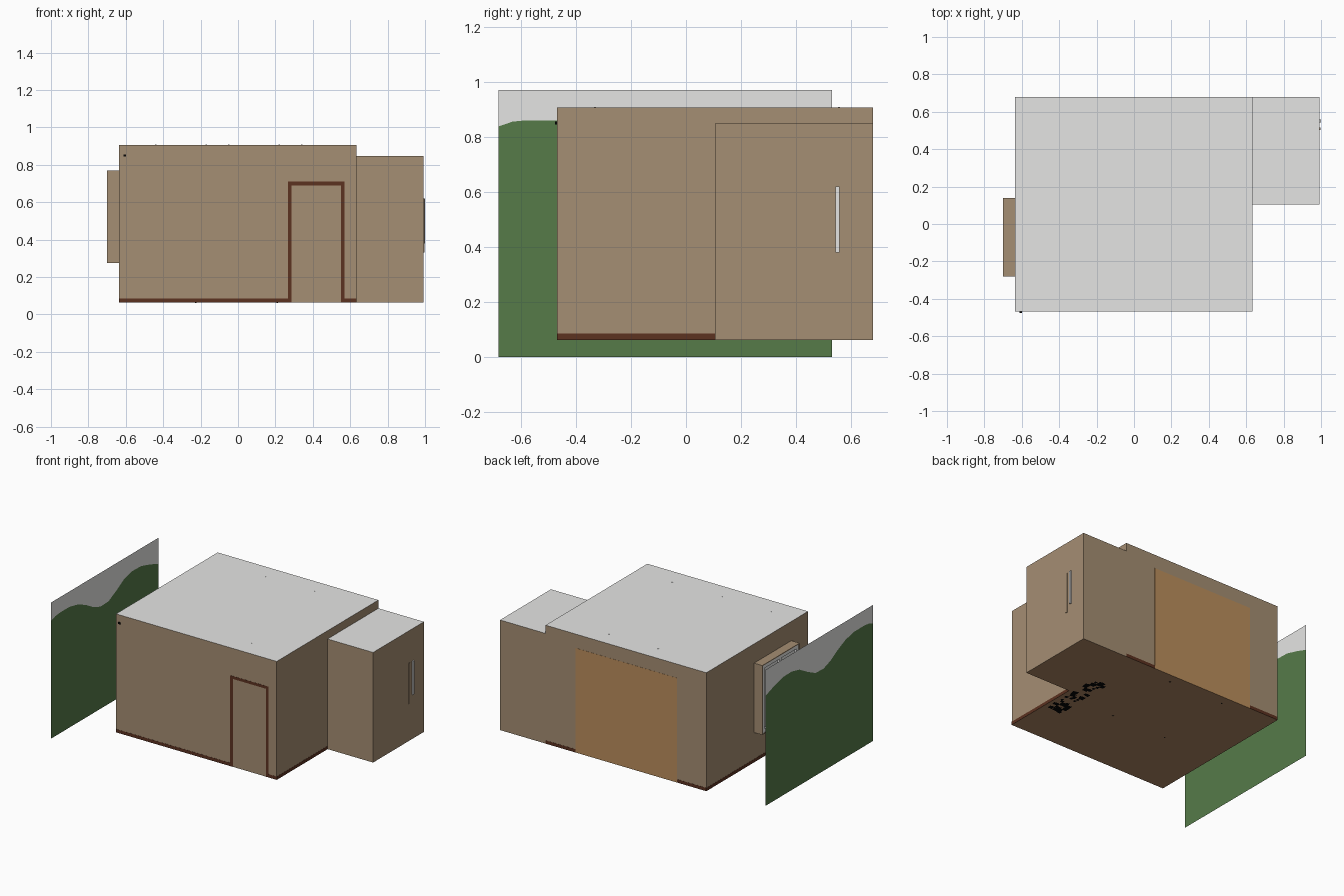
import bpy, bmesh, random
from mathutils import Vector

if "Cube" in bpy.data.objects:
    bpy.data.objects.remove(bpy.data.objects["Cube"], do_unlink=True)


def material(name, rgb):
    """Flat colour given as sRGB bytes, stored as linear values."""
    lin = [((c / 255 + 0.055) / 1.055) ** 2.4 for c in rgb]
    m = bpy.data.materials.new(name)
    m.use_nodes = True
    m.diffuse_color = (*lin, 1)
    m.node_tree.nodes["Principled BSDF"].inputs["Base Color"].default_value = (*lin, 1)
    return m


TAN = material("tan wall", (165, 142, 115))
GREY = material("light grey", (229, 229, 228))
BROWN = material("dark brown trim", (92, 50, 32))
FLOOR = material("brown floor", (175, 134, 99))
WOOD = material("orange wood", (187, 142, 92))
GREEN = material("hill green", (86, 123, 73))
BLACK = material("black", (5, 5, 5))


def finish(name, bm, mats):
    me = bpy.data.meshes.new(name)
    bm.to_mesh(me)
    bm.free()
    for m in mats:
        me.materials.append(m)
    ob = bpy.data.objects.new(name, me)
    bpy.context.collection.objects.link(ob)
    return ob


def box(name, lo, hi, side, top=None, bottom=None):
    """Box between two corners, with optional top and bottom colours."""
    lo, hi = Vector(lo), Vector(hi)
    bm = bmesh.new()
    bmesh.ops.create_cube(bm, size=1)
    for v in bm.verts:
        v.co = (lo + hi) / 2 + v.co * (hi - lo)
    bm.normal_update()
    for f in bm.faces:
        f.material_index = 1 if f.normal.z > 0.5 else 2 if f.normal.z < -0.5 else 0
    return finish(name, bm, [side, top or side, bottom or side])


# Main room and side annex
L, R, F, B = -0.635, 0.633, -0.468, 0.678
Z0, Z1, T = 0.063, 0.907, 0.001
AF, AR = 0.105, 0.992
box("main_room", (L, F, Z0), (R, B, Z1), TAN, GREY, FLOOR)
box("annex", (R, AF, Z0), (AR, B, 0.848), TAN, GREY, FLOOR)

# Door casing and skirting along the outside walls
D0, D1, DT, W = 0.267, 0.57, 0.71, 0.02
for name, a, b in (("left", D0, D0 + W), ("right", D1 - W, D1)):
    box("door_jamb_" + name, (a, F - T, Z0), (b, F, DT), BROWN)
box("door_head", (D0, F - T, DT - W), (D1, F, DT), BROWN)
S = Z0 + 0.023
C0, C1 = -0.405, 0.395
for i, (a, b) in enumerate(((L, D0), (D1, R))):
    box(f"front_skirting_{i}", (a, F - T, Z0), (b, F, S), BROWN)
for i, (a, b) in enumerate(((L, C0), (C1, R))):
    box(f"back_skirting_{i}", (a, B, Z0), (b, B + T, S), BROWN)
box("left_skirting", (L - T, F, Z0), (L, B, S), BROWN)
box("right_skirting", (R, F, Z0), (R + T, AF, S), BROWN)

# Wooden cupboard back showing on the rear wall
box("cupboard_back", (C0, B, Z0), (C1, B + T, 0.808), WOOD)

# Projecting window: thin tan casing, pale frame and recessed panes
WX, WF, WB, WZ0, WZ1, E, P = -0.7, -0.28, 0.14, 0.275, 0.77, 0.006, 0.025
box("window_head", (WX, WF, WZ1 - E), (L, WB, WZ1), TAN)
box("window_sill", (WX, WF, WZ0), (L, WB, WZ0 + E), TAN)
box("window_board_front", (WX, WF, WZ0), (L, WF + E, WZ1), TAN)
box("window_board_back", (WX, WB - E, WZ0), (L, WB, WZ1), TAN)
y0, y1, z0, z1 = WF + E, WB - E, WZ0 + E, WZ1 - E
mid = (y0 + y1) / 2
for name, a, b in (("front", y0, y0 + P), ("middle", mid - P / 2, mid + P / 2), ("back", y1 - P, y1)):
    box("window_stile_" + name, (WX + 0.003, a, z0), (L, b, z1), GREY)
for name, a, b in (("bottom", z0, z0 + P), ("top", z1 - P, z1)):
    box("window_rail_" + name, (WX + 0.004, y0, a), (L, y1, b), GREY)
box("window_pane", (WX + 0.02, y0, z0), (L, y1, z1), GREY)

# Slim bars on the annex side and small fitting on the front wall
box("tan_bar", (AR, 0.502, 0.33), (0.997, 0.516, 0.62), TAN)
box("grey_bar", (AR, 0.543, 0.38), (1.0, 0.558, 0.62), GREY)
box("wall_fitting", (-0.612, F - 0.008, 0.844), (-0.598, F, 0.856), BLACK)


# Roof light caps and furniture feet
def dot(name, x, y, z, mat):
    box(name, (x - 0.004, y - 0.004, z - T), (x + 0.004, y + 0.004, z + T), mat)


for row, y, xs in (("front", -0.33, (-0.44, -0.05, 0.34)), ("back", 0.555, (-0.17, 0.22))):
    for i, x in enumerate(xs):
        dot(f"{row}_roof_light_{i}", x, y, Z1, GREY)
for x in (-0.225, 0.21):
    for y in (0.04, 0.61):
        dot("furniture_foot", x, y, Z0, BLACK)

# Scattered black flecks under the floor
random.seed(4)
bm = bmesh.new()
for i in range(46):
    x, y = random.uniform(0.5, 0.6), random.uniform(-0.17, 0.32)
    s = random.uniform(0.01, 0.023)
    ring = [(-s, -s), (-s, s), (s, s * 0.6), (s * 0.7, -s)]
    bm.faces.new([bm.verts.new((x + a, y + b, Z0 - T - i * 0.00005)) for a, b in ring])
finish("floor_flecks", bm, [BLACK])

# Flat scenery board: green hills below, pale sky above
hills = [(-0.68, 0.838), (-0.63, 0.855), (-0.58, 0.86), (-0.47, 0.86), (-0.37, 0.84),
         (-0.28, 0.8), (-0.2, 0.755), (-0.12, 0.728), (-0.03, 0.732), (0.06, 0.775),
         (0.15, 0.825), (0.24, 0.845), (0.34, 0.842), (0.44, 0.815), (0.53, 0.785)]
bm = bmesh.new()
cols = [[bm.verts.new((-1, y, z)) for z in (0, h, 0.97)] for y, h in hills]
for p, q in zip(cols, cols[1:]):
    for k in range(2):
        bm.faces.new((p[k], p[k + 1], q[k + 1], q[k])).material_index = k
finish("scenery_board", bm, [GREEN, GREY])
